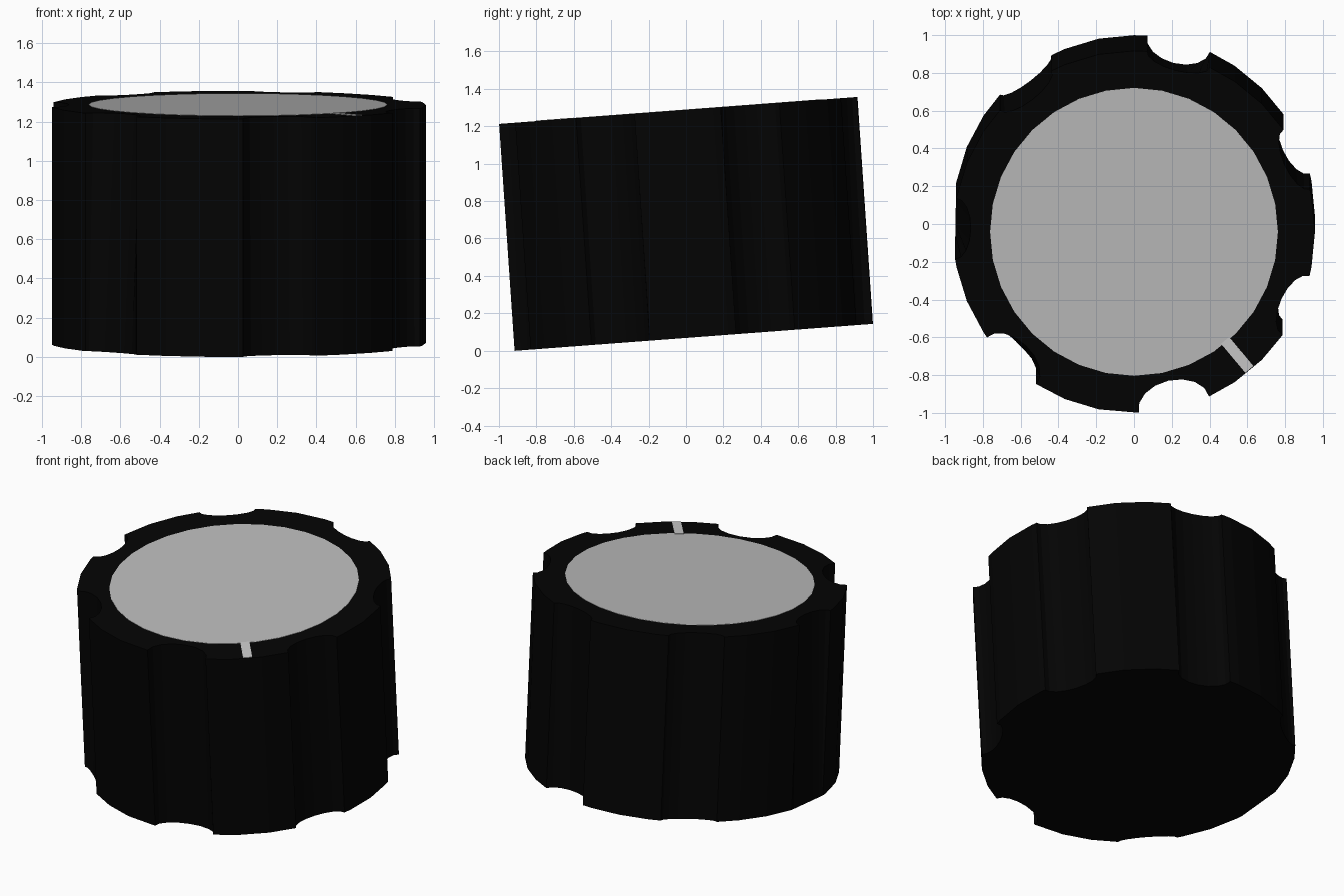
import bpy, bmesh
from math import sin, cos, radians, sqrt
from mathutils import Matrix, Vector

if "Cube" in bpy.data.objects:
    bpy.data.objects.remove(bpy.data.objects["Cube"])

R, H, TILT = 0.958, 1.216, radians(4.3)
# whole knob leans towards the front, lowest rim point on the ground
lean = Matrix.Identity(4)
lean[1][1] = 1.003
lean[1][2] = 0.007          # very slight skew of the axis
POSE = (Matrix.Translation((0, 0, R * sin(TILT) + H / 2 * cos(TILT)))
        @ Matrix.Rotation(TILT, 4, 'X') @ lean @ Matrix.Translation((0, 0, -H / 2)))


def material(name, v):
    m = bpy.data.materials.new(name)
    m.diffuse_color = (v, v, v, 1)
    m.use_nodes = True
    m.node_tree.nodes["Principled BSDF"].inputs["Base Color"].default_value = m.diffuse_color
    return m


def polar(r, deg):
    return Vector((r * cos(radians(deg)), r * sin(radians(deg))))


def prism(name, bottom, top, z0, z1, mat):
    bm = bmesh.new()
    lo = [bm.verts.new((x, y, z0)) for x, y in bottom]
    hi = [bm.verts.new((x, y, z1)) for x, y in top]
    n = len(lo)
    bm.faces.new(lo[::-1])
    bm.faces.new(hi)
    for i in range(n):
        j = (i + 1) % n
        bm.faces.new((lo[i], lo[j], hi[j], hi[i]))
    bm.transform(POSE)
    bmesh.ops.recalc_face_normals(bm, faces=bm.faces)
    me = bpy.data.meshes.new(name)
    bm.to_mesh(me)
    bm.free()
    me.materials.append(mat)
    bpy.context.collection.objects.link(bpy.data.objects.new(name, me))


# finger grooves: angle, half width (degrees), depth at bottom, depth at top
GROOVES = [(24, 10.3, .08, .07), (75.5, 10.3, .105, .06), (127.5, 10.3, .04, .06),
           (179, 9.7, 0, .08), (226.5, 10.8, .03, .11), (283, 11.5, .085, .13),
           (335.5, 10.3, .07, .085)]


def outline(which):
    pts = []
    for k in range(32):
        a = k * 11.25
        if all(abs(a - g[0]) > g[1] + 1.5 for g in GROOVES):
            pts.append((a, polar(R, a)))
    for g in GROOVES:
        p, q = polar(R, g[0] - g[1]), polar(R, g[0] + g[1])
        for i in range(9):
            c = -cos(radians(180 * i / 8))
            depth = g[which] * sqrt(max(0, 1 - c * c))
            pts.append((g[0] + g[1] * c,
                        p.lerp(q, (c + 1) / 2) - polar(depth, g[0])))
    return [p for _, p in sorted(pts, key=lambda e: e[0])]


black = material("black_plastic", 0.001)
grey = material("grey_cap", 0.5)
light = material("light_mark", 0.66)

# grooved body
prism("knob_body", outline(2), outline(3), 0, H, black)

# round cap flush in the top
ring = [polar(0.762, k * 11.25) for k in range(32)]
prism("top_cap", ring, ring, H - 0.01, H + 0.002, grey)

# pointer mark between cap and rim
d, s = polar(1, -50), polar(0.028, 40)
mark = [d * 0.75 - s, d * 0.95 - s, d * 0.95 + s, d * 0.75 + s]
prism("pointer_mark", mark, mark, H - 0.01, H + 0.003, light)
